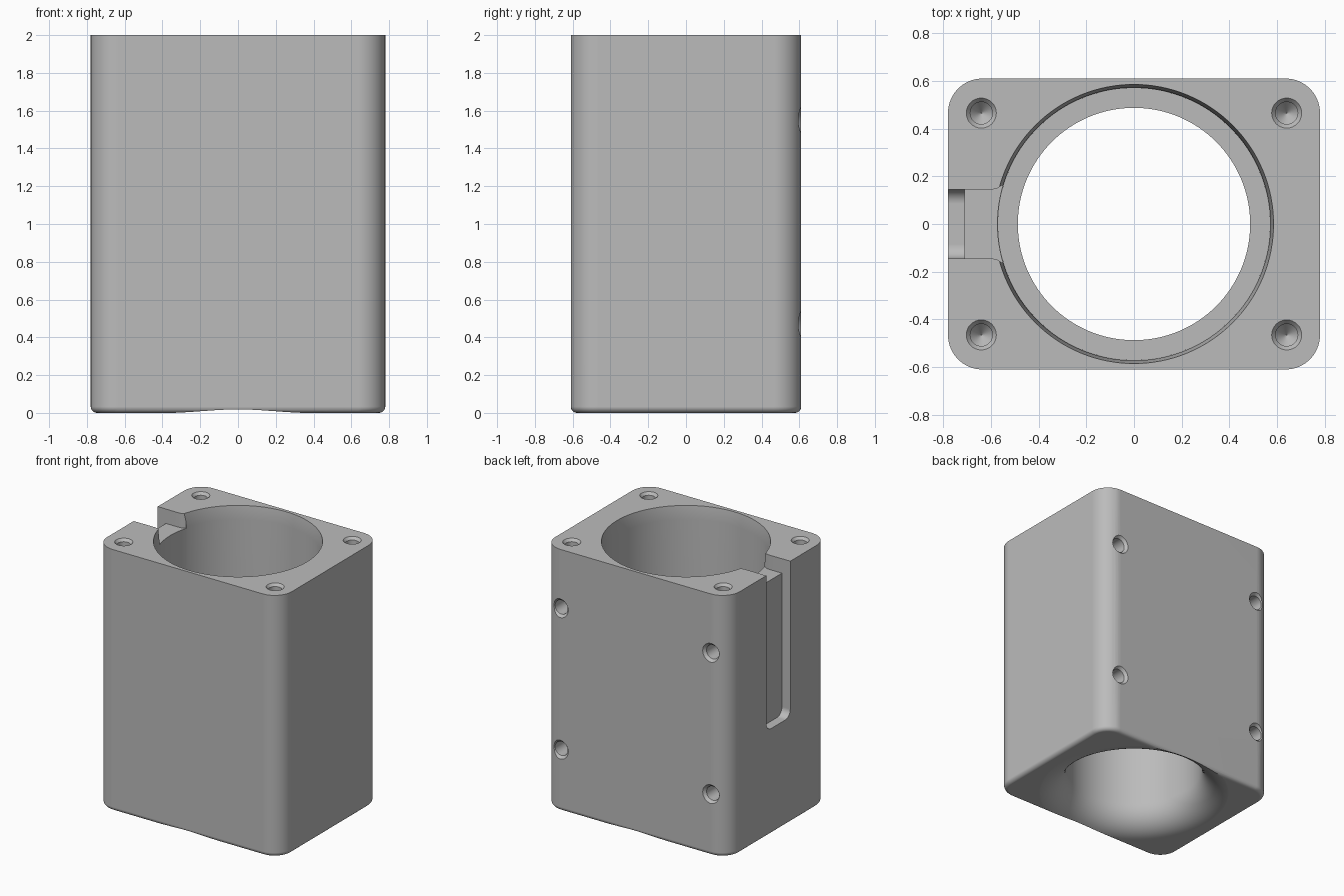
import bpy, bmesh
from math import sin, cos, pi
from mathutils import Matrix, Vector

cube = bpy.data.objects.get("Cube")
if cube:
    bpy.data.objects.remove(cube)

W, D, H = 0.78, 0.61, 2.0      # half width, half depth, height
CORNER, EDGE = 0.145, 0.033    # vertical corner and bottom edge radii

grey = bpy.data.materials.new("plain_grey")
grey.use_nodes = True
grey.diffuse_color = (0.5, 0.5, 0.5, 1)
grey.node_tree.nodes["Principled BSDF"].inputs["Base Color"].default_value = grey.diffuse_color


def make_object(name, bm):
    bmesh.ops.recalc_face_normals(bm, faces=bm.faces)
    mesh = bpy.data.meshes.new(name)
    bm.to_mesh(mesh)
    bm.free()
    mesh.materials.append(grey)
    obj = bpy.data.objects.new(name, mesh)
    bpy.context.collection.objects.link(obj)
    return obj


def skin(name, rings):
    """Closed solid through a stack of rings with equal point counts."""
    bm = bmesh.new()
    loops = [[bm.verts.new(p) for p in ring] for ring in rings]
    n = len(loops[0])
    for a, b in zip(loops, loops[1:]):
        for i in range(n):
            j = (i + 1) % n
            bm.faces.new((a[i], a[j], b[j], b[i]))
    bm.faces.new(loops[0])
    bm.faces.new(loops[-1])
    return make_object(name, bm)


def lathe(name, profile, sides, matrix=Matrix()):
    return skin(name, [[matrix @ Vector((r * cos(2 * pi * i / sides), r * sin(2 * pi * i / sides), z))
                        for i in range(sides)] for r, z in profile])


def rounded_rect(hx, hy, r, z, steps=10):
    pts = []
    for k, (sx, sy) in enumerate([(1, 1), (-1, 1), (-1, -1), (1, -1)]):
        for i in range(steps + 1):
            a = (k + i / steps) * pi / 2
            pts.append((sx * (hx - r) + r * cos(a), sy * (hy - r) + r * sin(a), z))
    return pts


# Block with rounded corners and a rounded bottom edge
rings = []
for i in range(6):
    a = i / 5 * pi / 2
    inset = EDGE * (1 - sin(a))
    rings.append(rounded_rect(W - inset, D - inset, CORNER - inset, EDGE * (1 - cos(a))))
rings.append(rounded_rect(W, D, CORNER, H))
body = skin("housing_block", rings)
cutters = []

# Stepped bore with a flared mouth at the bottom
BORE, FLARE = 0.487, 0.205
mouth = [(BORE + FLARE, -0.1)]
for i in range(15):
    a = i / 14 * pi / 2
    mouth.append((BORE + FLARE * (1 - sin(a)), FLARE * (1 - cos(a)) - 0.0007))
cutters.append(lathe("bore_cutter", mouth + [(BORE, 0.7), (0.57, 0.7), (0.572, 1.9),
                                             (0.585, H), (0.585, H + 0.1)], 128))

# Shallow channel down the right side, with rounded lower corners
half, low, r = 0.145, 0.81, 0.06
outline = [(-half, H + 0.1)]
for k, side in enumerate((-1, 1)):
    for i in range(7):
        a = pi + (k + i / 6) * pi / 2
        outline.append((side * (half - r) + r * cos(a), low + r + r * sin(a)))
outline.append((half, H + 0.1))
cutters.append(skin("channel_cutter", [[(x, y, z) for y, z in outline] for x in (-0.9, -0.71)]))

# Notch from the channel into the bore, flared where it meets the bore
edge = [(-0.9, 0.144), (-0.6, 0.144), (-0.575, 0.148), (-0.555, 0.162), (-0.4, 0.162)]
plan = edge + [(x, -y) for x, y in reversed(edge)]
cutters.append(skin("notch_cutter", [[(x, y, z) for x, y in plan] for z in (1.89, H + 0.1)]))


# Countersunk screw holes in the top and the back
def screw_hole(name, radius, matrix):
    inner = radius * 0.74
    cutters.append(lathe(name, [(0.002, -0.25), (inner, -0.2), (inner, -0.02), (radius, 0),
                                (radius, 0.05)], 32, matrix))


for x in (-0.64, 0.64):
    for y in (-0.465, 0.465):
        screw_hole("top_hole_cutter", 0.063, Matrix.Translation((x, y, H)))
    for z in (0.47, 1.55):
        screw_hole("back_hole_cutter", 0.072,
                   Matrix.Translation((x, D, z)) @ Matrix.Rotation(-pi / 2, 4, "X"))

# Cut the block, then drop the cutters
bpy.ops.object.select_all(action="DESELECT")
bpy.context.view_layer.objects.active = body
body.select_set(True)
for cutter in cutters:
    cutter.hide_render = True
    mod = body.modifiers.new("cut", "BOOLEAN")
    mod.operation = "DIFFERENCE"
    mod.solver = "EXACT"
    mod.object = cutter
    bpy.ops.object.modifier_apply(modifier=mod.name)
    bpy.data.objects.remove(cutter)

# Smooth curved faces and keep flat faces flat
bpy.ops.object.shade_smooth_by_angle(angle=pi / 6)
weighted = body.modifiers.new("flat_face_normals", "WEIGHTED_NORMAL")
weighted.keep_sharp = True
